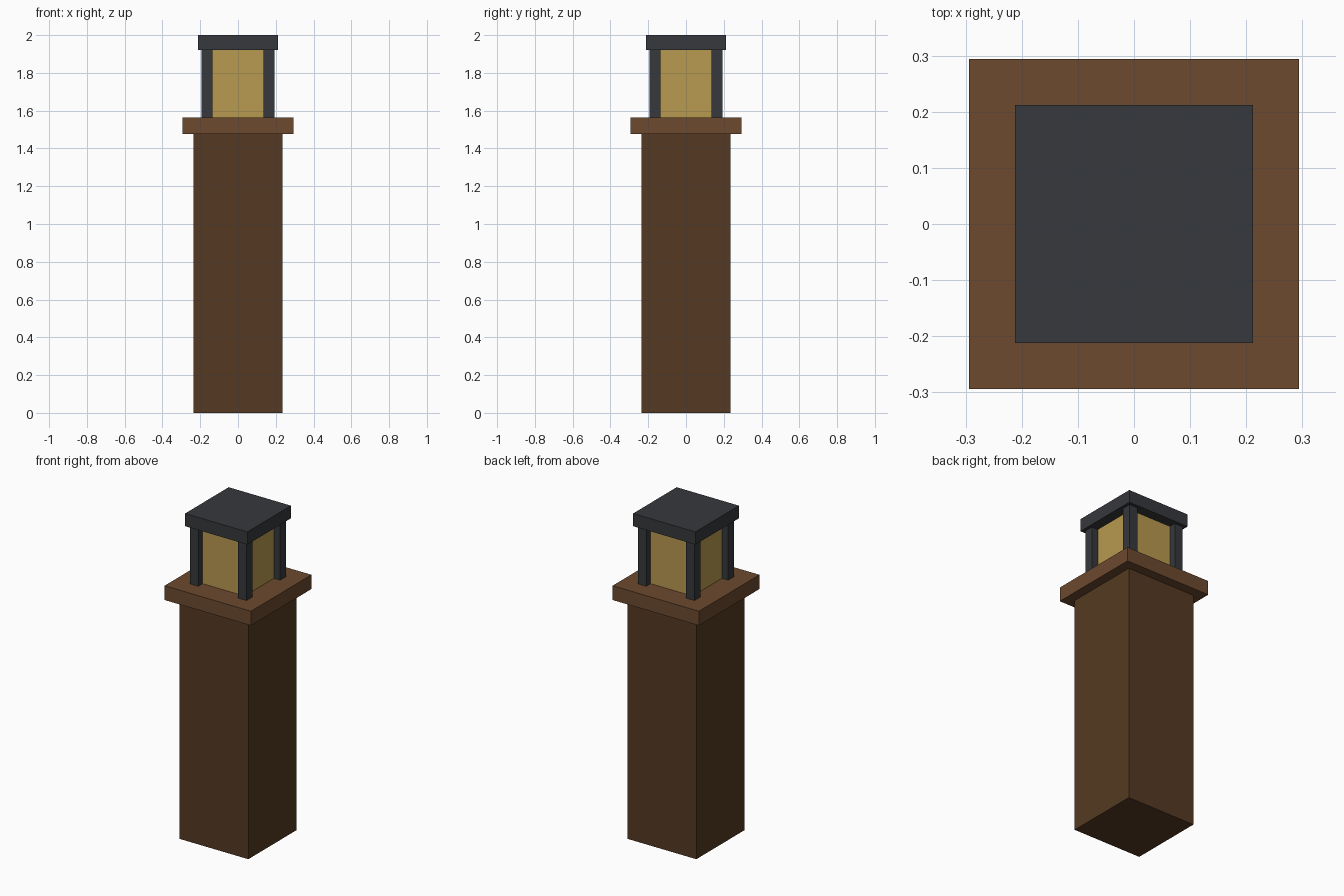
import bpy

if "Cube" in bpy.data.objects:
    bpy.data.objects.remove(bpy.data.objects["Cube"])


def material(name, rgb):
    m = bpy.data.materials.new(name)
    m.diffuse_color = (*rgb, 1)
    m.use_nodes = True
    m.node_tree.nodes["Principled BSDF"].inputs["Base Color"].default_value = m.diffuse_color
    return m


dark_wood = material("dark_wood", (0.09, 0.042, 0.016))
light_wood = material("light_wood", (0.15, 0.067, 0.028))
metal = material("dark_metal", (0.038, 0.04, 0.045))
amber = material("amber_glass", (0.48, 0.32, 0.08))


def box(name, half, z0, z1, mat, x=0, y=0):
    """Square box of the given half width between two heights."""
    bpy.ops.mesh.primitive_cube_add(size=1, location=(x, y, (z0 + z1) / 2))
    ob = bpy.context.object
    ob.name = name
    ob.scale = (2 * half, 2 * half, z1 - z0)
    bpy.ops.object.transform_apply(location=False, rotation=False, scale=True)
    ob.data.materials.append(mat)
    return ob


# Wooden pillar and overhanging slab
box("pillar", 0.235, 0, 1.477, dark_wood)
box("pillar_cap", 0.294, 1.477, 1.565, light_wood)

# Lantern: glass core, four corner posts, flat roof
box("lantern_glass", 0.15, 1.565, 1.922, amber)
for side, sx in (("left", -1), ("right", 1)):
    for end, sy in (("front", -1), ("back", 1)):
        box(f"lantern_post_{end}_{side}", 0.0285, 1.565, 1.922, metal,
            sx * 0.164, sy * 0.164)
box("lantern_roof", 0.212, 1.922, 2.0, metal)
